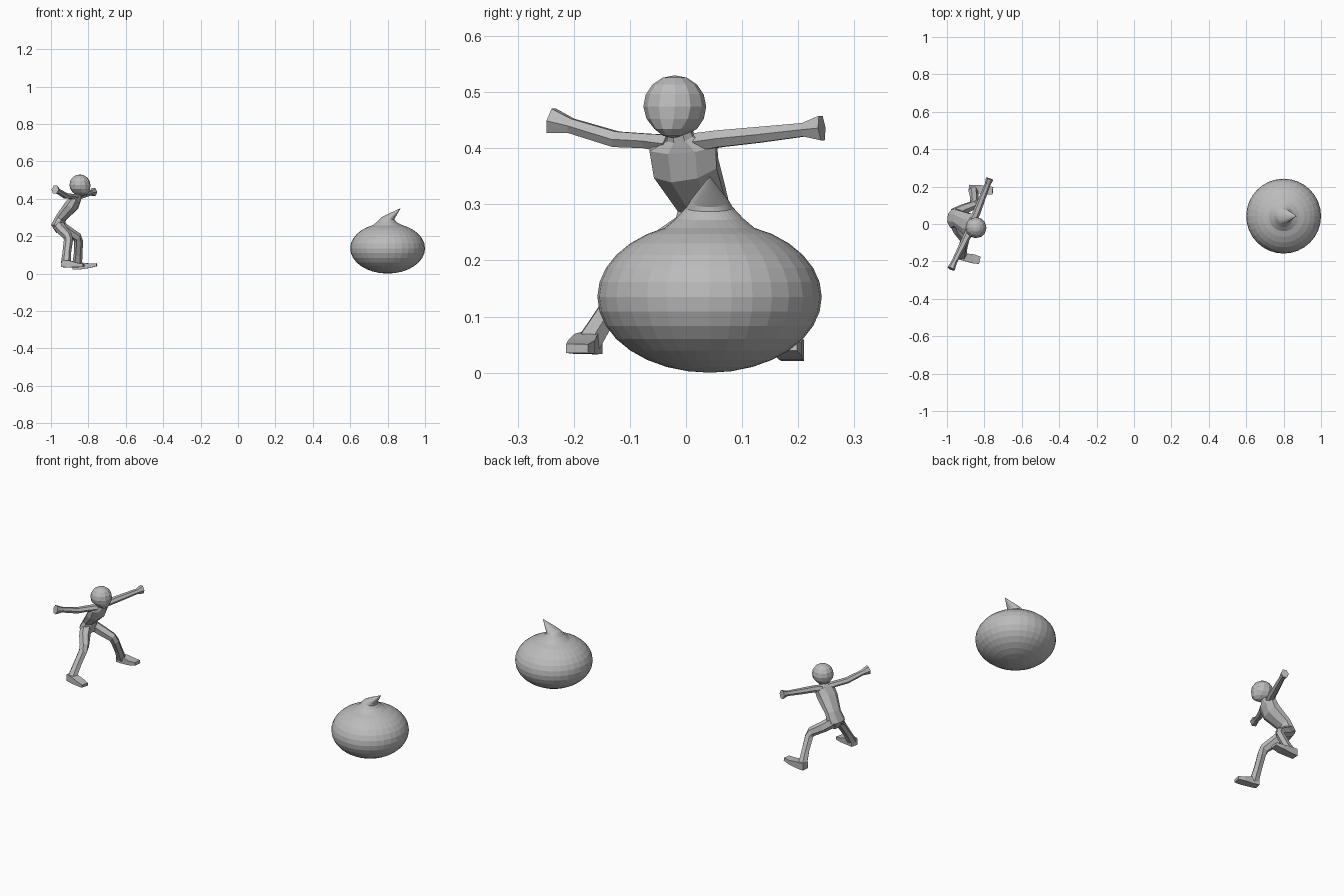
import bpy, bmesh, math
from mathutils import Vector

cube = bpy.data.objects.get("Cube")
if cube:
    bpy.data.objects.remove(cube, do_unlink=True)

grey = bpy.data.materials.new("plain grey")
grey.use_nodes = True
GREY = (0.5, 0.5, 0.5, 1)
grey.diffuse_color = GREY
grey.node_tree.nodes["Principled BSDF"].inputs["Base Color"].default_value = GREY


def finish(name, bm):
    """Turn a bmesh into a flat shaded grey object."""
    bmesh.ops.recalc_face_normals(bm, faces=bm.faces)
    mesh = bpy.data.meshes.new(name)
    bm.to_mesh(mesh)
    bm.free()
    mesh.materials.append(grey)
    obj = bpy.data.objects.new(name, mesh)
    bpy.context.collection.objects.link(obj)
    return obj


def skin(bm, rings, cap_start=True, cap_end=True):
    """Bridge equal rings of points with quads."""
    loops = [[bm.verts.new(p) for p in ring] for ring in rings]
    n = len(loops[0])
    for lo, hi in zip(loops, loops[1:]):
        for k in range(n):
            bm.faces.new((lo[k], lo[(k + 1) % n], hi[(k + 1) % n], hi[k]))
    if cap_start:
        bm.faces.new(loops[0])
    if cap_end:
        bm.faces.new(loops[-1])
    return loops


def loft(name, sections, side, sides=6):
    """Sections are (x, y, z, half width along side, half depth)."""
    centres = [Vector(s[:3]) for s in sections]
    rings = []
    for i, (c, s) in enumerate(zip(centres, sections)):
        t = (centres[min(i + 1, len(centres) - 1)] - centres[max(i - 1, 0)]).normalized()
        u = Vector(side)
        u = (u - t * u.dot(t)).normalized()
        v = t.cross(u)
        ring = []
        for k in range(sides):
            a = (k + 0.5) * math.tau / sides
            grow = 1 / math.cos(math.pi / sides)
            ring.append(c + (u * math.cos(a) * s[3] + v * math.sin(a) * s[4]) * grow)
        rings.append(ring)
    bm = bmesh.new()
    skin(bm, rings)
    return finish(name, bm)


# Squat droplet: ellipsoid rings, then a neck bending over to a point
SEG, STEPS = 32, 16
CENTRE = Vector((0.8, 0.042, 0.135))


def droplet_ring(dx, z, rx, ry, tilt=0.0):
    ring = []
    for k in range(SEG):
        a = k * math.tau / SEG
        ring.append((CENTRE.x + dx + rx * math.cos(a), CENTRE.y + ry * math.sin(a),
                     z - tilt * math.cos(a)))
    return ring


rings = []
for i in range(1, STEPS - 2):
    a = -math.pi / 2 + math.pi * i / STEPS
    r = 0.2 * math.cos(a)
    rings.append(droplet_ring(0, 0.135 + 0.135 * math.sin(a), r, r))
rings += [droplet_ring(0, 0.258, 0.08, 0.08),
          droplet_ring(0, 0.276, 0.052, 0.059, 0.004),
          droplet_ring(0.002, 0.294, 0.036, 0.042, 0.007),
          droplet_ring(0.018, 0.306, 0.02, 0.034, 0.011)]
bm = bmesh.new()
loops = skin(bm, rings, False, False)
for loop, point in ((loops[0], (0.8, 0.042, 0)), (loops[-1], (0.87, 0.042, 0.35))):
    end = bm.verts.new(point)
    for k in range(SEG):
        bm.faces.new((loop[k], loop[(k + 1) % SEG], end))
finish("droplet", bm)

# Head: coarse ball with the jaw drawn forward to a chin
bm = bmesh.new()
bmesh.ops.create_uvsphere(bm, u_segments=12, v_segments=8, radius=0.056)
facing = Vector((0.95, -0.3, 0)).normalized()
for v in bm.verts:
    drop = max(0, -v.co.z - 0.015) / 0.041
    front = v.co.dot(facing)
    if drop > 0 and front > -0.01:
        across = v.co - facing * front - Vector((0, 0, v.co.z))
        v.co += facing * 0.018 * drop - across * 0.3 * drop
    v.co += Vector((-0.845, -0.02, 0.474))
finish("head", bm)

# Leaning torso from crotch to neck
loft("torso", [
    (-0.950, 0.03, 0.225, 0.030, 0.022),
    (-0.963, 0.03, 0.258, 0.052, 0.034),
    (-0.945, 0.03, 0.300, 0.045, 0.027),
    (-0.888, 0.00, 0.365, 0.058, 0.036),
    (-0.865, -0.005, 0.405, 0.060, 0.026),
    (-0.855, -0.01, 0.420, 0.024, 0.019),
    (-0.847, -0.015, 0.442, 0.018, 0.016)], (0.12, 1, 0), 8)

# Arms flaring into simple fists
UP = (0, 0, 1)
loft("left_arm", [
    (-0.862, 0.02, 0.411, 0.016, 0.020),
    (-0.842, 0.06, 0.417, 0.015, 0.018),
    (-0.815, 0.13, 0.424, 0.014, 0.016),
    (-0.783, 0.21, 0.433, 0.012, 0.013),
    (-0.772, 0.242, 0.436, 0.022, 0.018)], UP)
loft("right_arm", [
    (-0.872, -0.03, 0.408, 0.016, 0.020),
    (-0.895, -0.07, 0.413, 0.013, 0.018),
    (-0.922, -0.125, 0.416, 0.014, 0.016),
    (-0.962, -0.205, 0.440, 0.013, 0.013),
    (-0.978, -0.24, 0.449, 0.022, 0.018)], UP)

# Bent legs in a wide stance
ACROSS = (0, 1, 0)
loft("left_leg", [
    (-0.962, 0.055, 0.262, 0.026, 0.026),
    (-0.915, 0.078, 0.228, 0.025, 0.025),
    (-0.860, 0.100, 0.195, 0.021, 0.022),
    (-0.852, 0.112, 0.172, 0.019, 0.021),
    (-0.855, 0.150, 0.105, 0.018, 0.020),
    (-0.860, 0.182, 0.045, 0.021, 0.023)], ACROSS)
loft("right_leg", [
    (-0.960, 0.008, 0.258, 0.026, 0.026),
    (-0.938, -0.035, 0.230, 0.025, 0.025),
    (-0.910, -0.078, 0.200, 0.021, 0.022),
    (-0.907, -0.095, 0.176, 0.019, 0.021),
    (-0.915, -0.135, 0.115, 0.018, 0.020),
    (-0.920, -0.172, 0.055, 0.021, 0.023)], ACROSS)

# Wedge shaped feet
loft("left_foot", [
    (-0.883, 0.190, 0.040, 0.020, 0.019),
    (-0.840, 0.187, 0.041, 0.021, 0.018),
    (-0.795, 0.182, 0.042, 0.024, 0.012),
    (-0.755, 0.178, 0.047, 0.020, 0.008)], ACROSS, 4)
loft("right_foot", [
    (-0.940, -0.168, 0.053, 0.020, 0.019),
    (-0.900, -0.178, 0.051, 0.021, 0.018),
    (-0.860, -0.186, 0.046, 0.024, 0.012),
    (-0.825, -0.194, 0.043, 0.020, 0.008)], ACROSS, 4)
